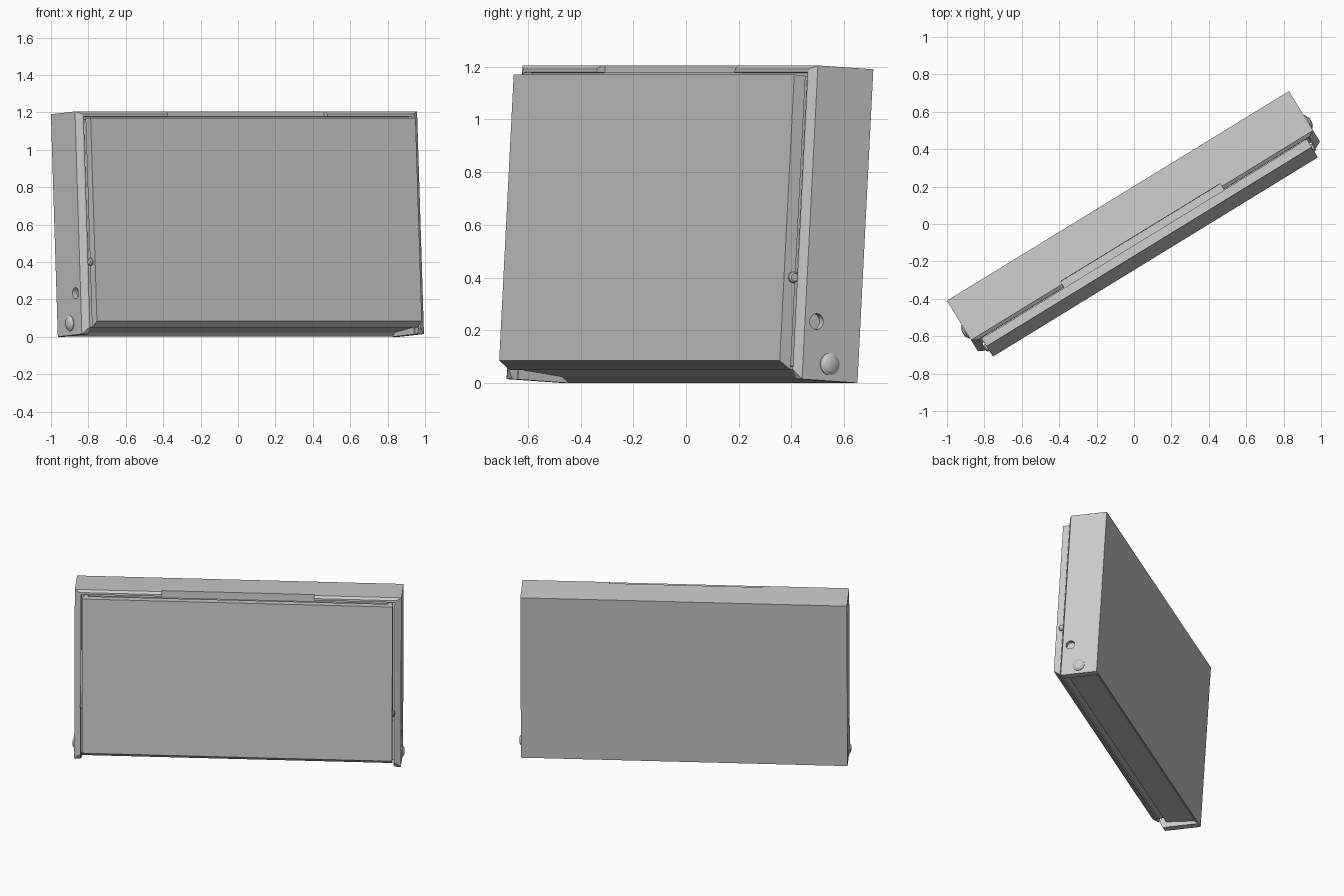
import bpy, bmesh, math
from mathutils import Matrix, Vector

if "Cube" in bpy.data.objects:
    bpy.data.objects.remove(bpy.data.objects["Cube"])

# Local frame: x = along the length, y = -depth toward the front, z = up the slab
POSE = (Matrix.Translation((-0.049, 0.09, 0)) @ Matrix.Rotation(math.radians(31.5), 4, 'Z')
        @ Matrix.Rotation(math.radians(-3.4), 4, 'X'))


def finish(name, bm):
    bmesh.ops.recalc_face_normals(bm, faces=bm.faces)
    me = bpy.data.meshes.new(name)
    bm.to_mesh(me)
    bm.free()
    ob = bpy.data.objects.new(name, me)
    bpy.context.collection.objects.link(ob)
    ob.matrix_world = POSE
    return ob


def loft(name, rings):
    """Stack rectangles (depth, half length, low, high) from back to front."""
    bm = bmesh.new()
    loops = [[bm.verts.new((x, -d, z)) for x, z in ((-h, lo), (h, lo), (h, hi), (-h, hi))]
             for d, h, lo, hi in rings]
    for a, b in zip(loops, loops[1:]):
        for i in range(4):
            bm.faces.new((a[i], a[(i + 1) % 4], b[(i + 1) % 4], b[i]))
    bm.faces.new(loops[0])
    bm.faces.new(loops[-1])
    return finish(name, bm)


def box(name, x, d, z):
    bm = bmesh.new()
    size = Matrix.Diagonal((x[1] - x[0], d[1] - d[0], z[1] - z[0], 1))
    mid = Vector((sum(x) / 2, -sum(d) / 2, sum(z) / 2))
    bmesh.ops.create_cube(bm, size=1, matrix=Matrix.Translation(mid) @ size)
    return finish(name, bm)


def prism(name, profile, half):
    bm = bmesh.new()
    ends = [[bm.verts.new((x, -d, z)) for d, z in profile] for x in (-half, half)]
    n = len(profile)
    for i in range(n):
        bm.faces.new((ends[0][i], ends[0][(i + 1) % n], ends[1][(i + 1) % n], ends[1][i]))
    for e in ends:
        bm.faces.new(e)
    return finish(name, bm)


def turned(name, side, x0, d, z, profile, segs=32):
    """Round part on an end face: profile is (radius, outward offset)."""
    bm = bmesh.new()
    rings = [[bm.verts.new((side * (x0 + o), -d + r * math.cos(2 * math.pi * i / segs),
                            z + r * math.sin(2 * math.pi * i / segs))) for i in range(segs)]
             for r, o in profile]
    for a, b in zip(rings, rings[1:]):
        for i in range(segs):
            bm.faces.new((a[i], a[(i + 1) % segs], b[(i + 1) % segs], b[i]))
    bm.faces.new(rings[0])
    bm.faces.new(rings[-1])
    ob = finish(name, bm)
    bpy.ops.object.select_all(action='DESELECT')
    ob.select_set(True)
    bpy.context.view_layer.objects.active = ob
    bpy.ops.object.shade_smooth_by_angle(angle=math.radians(30))
    return ob


def cut(target, cutter):
    m = target.modifiers.new(cutter.name, 'BOOLEAN')
    m.operation = 'DIFFERENCE'
    m.solver = 'EXACT'
    m.object = cutter
    cutter.hide_render = True
    cutter.hide_set(True)


HALF, TOP = 1.0725, 1.192

# Main housing with a chamfered front rim
housing = loft('housing', [(0, HALF, 0, TOP), (0.247, HALF, 0, TOP),
                           (0.265, HALF - 0.034, 0.033, TOP - 0.014)])

# Front pocket, top finger notch and hollow underside
cut(housing, box('pocket_cutter', (-1.03, 1.03), (0.225, 0.4), (-0.1, 1.165)))
cut(housing, box('notch_cutter', (-0.5, 0.5), (0.23, 0.4), (1.1, 1.3)))
cut(housing, prism('underside_cutter', [(-0.002, -0.05), (-0.002, -0.001), (0.03, 0.022),
                                        (0.3, 0.045), (0.3, -0.05)], 1.025))

# Front panel with an angled lower edge
loft('front_panel', [(0.268, 1.02, 0.034, 1.153), (0.317, 1.0185, 0.066, 1.153)])
box('panel_backing', (-0.99, 0.99), (0.215, 0.275), (0.05, 1.14))

for side, tag in ((-1, 'left'), (1, 'right')):
    # Support arm and its pivot pin
    a, b = sorted((side * 0.985, side * 1.012))
    box(tag + '_support_arm', (a, b), (0.22, 0.275), (0.39, 1.15))
    turned(tag + '_pivot_pin', side, 0.99, 0.278, 0.385,
           [(0.021, 0), (0.021, 0.037), (0.015, 0.043)], 24)
    # Round socket and domed button on the end face
    cut(housing, turned(tag + '_socket_cutter', side, HALF - 0.028, 0.195, 0.222,
                        [(0.03, 0), (0.03, 0.06)]))
    turned(tag + '_end_button', side, HALF - 0.01, 0.128, 0.064,
           [(0.042, 0), (0.042, 0.014), (0.033, 0.018), (0.030, 0.022),
            (0.02, 0.026), (0.008, 0.028)])
